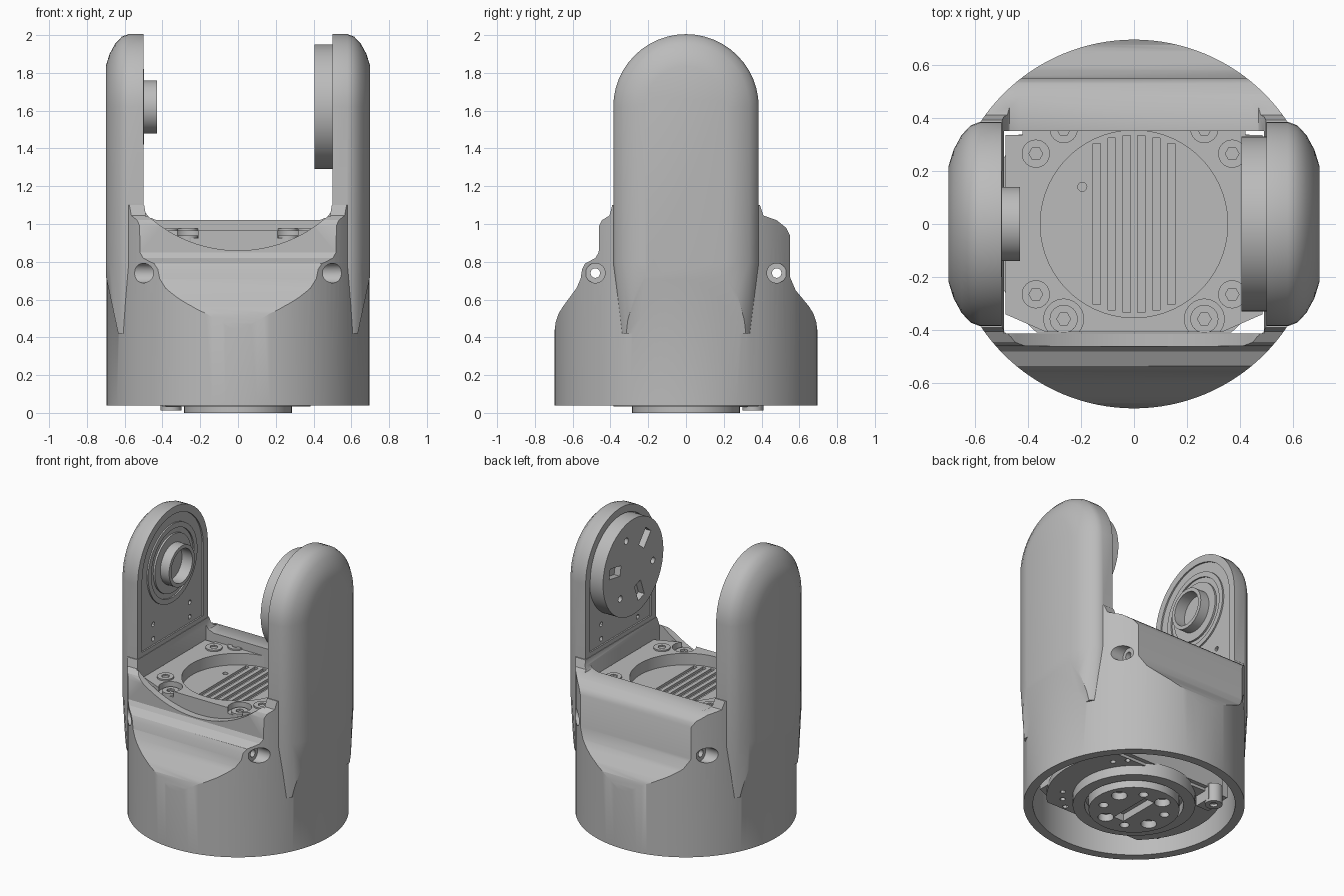
import bpy, bmesh, math
from math import sin, cos, pi, radians, sqrt
from mathutils import Vector

if "Cube" in bpy.data.objects:
    bpy.data.objects.remove(bpy.data.objects["Cube"])

grey = bpy.data.materials.new("neutral grey")
grey.use_nodes = True
grey.diffuse_color = (0.5, 0.5, 0.5, 1)
grey.node_tree.nodes["Principled BSDF"].inputs["Base Color"].default_value = (0.5, 0.5, 0.5, 1)


def make(name, bm):
    bmesh.ops.recalc_face_normals(bm, faces=bm.faces)
    me = bpy.data.meshes.new(name)
    bm.to_mesh(me)
    bm.free()
    me.materials.append(grey)
    ob = bpy.data.objects.new(name, me)
    bpy.context.collection.objects.link(ob)
    return ob


def loft(name, rings):
    """Closed solid through rings of equal length."""
    bm = bmesh.new()
    rows = [[bm.verts.new(p) for p in ring] for ring in rings]
    n = len(rows[0])
    for a, b in zip(rows, rows[1:]):
        for i in range(n):
            j = (i + 1) % n
            bm.faces.new((a[i], a[j], b[j], b[i]))
    bm.faces.new(rows[0])
    bm.faces.new(rows[-1])
    return make(name, bm)


def place(axis, u, v, w):
    return {"x": (w, u, v), "y": (u, w, v), "z": (u, v, w)}[axis]


def prism(name, axis, pts, lo, hi):
    return loft(name, [[place(axis, u, v, w) for u, v in pts] for w in (lo, hi)])


def cyl(name, axis, c, r, lo, hi, n=48):
    return prism(name, axis, [(c[0] + r * cos(2 * pi * i / n), c[1] + r * sin(2 * pi * i / n))
                              for i in range(n)], lo, hi)


def box(name, lo, hi):
    return prism(name, "z", [(lo[0], lo[1]), (hi[0], lo[1]), (hi[0], hi[1]), (lo[0], hi[1])], lo[2], hi[2])


def boolean(ob, op, *others):
    for other in others:
        m = ob.modifiers.new(op.lower(), "BOOLEAN")
        m.operation, m.solver, m.object = op, "EXACT", other
        bpy.context.view_layer.objects.active = ob
        bpy.ops.object.modifier_apply(modifier=m.name)
        bpy.data.objects.remove(other)


def cut(ob, *others):
    boolean(ob, "DIFFERENCE", *others)


def arch(r, bottom, n=24):
    """Upright outline with a round top, centred on the joint axis."""
    return [(-r, bottom)] + [(-r * cos(pi * i / n), AXIS + r * sin(pi * i / n)) for i in range(n + 1)] + [(r, bottom)]


AXIS = 1.62

# Housing: round body trimmed by its side and front silhouettes
shell = cyl("housing", "z", (0, 0), 0.695, 0.04, 1.1, 128)
front = [(-.695, .44), (-.69, .48), (-.675, .525), (-.65, .565), (-.58, .66), (-.558, .71), (-.55, .76),
         (-.535, .79), (-.48, .82), (-.462, .85), (-.46, .99), (-.445, 1.02), (-.405, 1.045), (-.385, 1.12)]
back = [(.385, 1.12), (.41, 1.045), (.48, 1.02), (.53, .98), (.55, .94), (.55, .72), (.58, .65),
        (.65, .565), (.675, .525), (.69, .48), (.695, .44)]
side = [(-.8, 0), (-.8, .44)] + front + back + [(.8, .44), (.8, 0)]
half = [(.43, 1.02), (.47, 1.035), (.49, 1.06), (.5, 1.12), (.8, 1.12), (.8, 0)]
across = half + [(-x, z) for x, z in reversed(half)]
boolean(shell, "INTERSECT", prism("side_trim", "x", side, -1, 1), prism("front_trim", "y", across, -1, 1))

# Two upright arms: rounded outer edge, tapered foot, inner panel and screw holes
layers = [(.5, .385), (.58, .385), (.615, .372), (.65, .335), (.68, .28), (.7, .215)]
for s in (-1, 1):
    arm = loft("arm", [[(s * x, y, z) for y, z in arch(r, .8) + [(r * .9, .42), (-r * .9, .42)]]
                       for x, r in layers])
    cut(arm, prism("foot_taper", "y", [(s * .705, .75), (s * .63, .4), (s * .9, .4), (s * .9, .75)], -1, 1),
        prism("panel", "x", arch(.335, 1.13), s * .4, s * .51))
    for y in (-.2, .2):
        for z in (1.17, 1.27):
            cut(arm, cyl("screw_hole", "x", (y, z), .016, s * .4, s * .54, 12))
    boolean(shell, "UNION", arm)

# Hollow interior, scooped front wall and cross-drilled screw holes
arc = [(.485 * i / 24, 1.57 - sqrt(.71 ** 2 - (.485 * i / 24) ** 2)) for i in range(-24, 25)]
cut(shell, cyl("cavity", "z", (0, 0), 0.635, 0, .48, 96),
    box("opening", (-.49, -.412, .3), (.49, .35, 1.3)),
    prism("scoop", "y", arc + [(.485, 1.3), (-.485, 1.3)], -.8, -.3))
for y in (-.48, .48):
    cut(shell, cyl("bolt_hole", "x", (y, .74), .025, -1, 1, 24))
    for s in (-1, 1):
        cut(shell, cyl("counterbore", "x", (y, .74), .052, s * .45, s * .9, 32))

# Hollow bearing boss on the right arm
boss = cyl("bearing_boss", "x", (0, AXIS), .14, -.52, -.43)
boolean(boss, "UNION", cyl("collar", "x", (0, AXIS), .2, -.52, -.497))
cut(boss, cyl("bore", "x", (0, AXIS), .115, -.51, -.4))
seat = cyl("bearing_seat", "x", (0, AXIS), .27, -.52, -.5)
cut(seat, cyl("groove", "x", (0, AXIS), .235, -.515, -.4))

# Joint disc on the left arm, with slots and screw holes
disc = cyl("joint_disc", "x", (0, AXIS), .33, .405, .53, 96)
for k in range(3):
    a = radians(50 + 120 * k)
    d, t = Vector((-cos(a), sin(a))), Vector((sin(a), cos(a)))
    m = Vector((0, AXIS)) + d * .2
    slot = [m + d * i * .06 + t * j * .035 for i, j in ((-1, -1), (1, -1), (1, 1), (-1, 1))]
    cut(disc, prism("slot", "x", slot, .38, .45))
    b = a + radians(60)
    cut(disc, cyl("hole", "x", (-.22 * cos(b), AXIS + .22 * sin(b)), .022, .38, .45, 16))

# Drive block inside the housing with a round, ribbed recess on top
outline = [(.33, -.408), (.485, -.34), (.485, .335), (.42, .335), (.42, .365)]
core = prism("drive_block", "z", outline + [(-x, y) for x, y in reversed(outline)], .12, .965)
cut(core, cyl("recess", "z", (0, 0), .353, .885, 1.1, 96))
for k in range(6):
    x = -.14 + k * .056
    y = sqrt(.335 ** 2 - x * x)
    cut(core, box("groove", (x - .014, -y, .868), (x + .014, y, 1)))
cut(core, cyl("pin_hole", "z", (-.195, .14), .017, .86, 1, 16))

# Socket screws around the recess
for x in (-1, 1):
    for px, py, top in ((.37, .265, .975), (.37, -.265, .975), (.265, -.358, .94), (.265, .358, .975)):
        if top < .95:
            cut(core, cyl("step", "z", (x * px, py), .075, .925, 1.1, 32))
        screw = cyl("socket_screw", "z", (x * px, py), .053, .9, top, 32)
        cut(screw, cyl("socket", "z", (x * px, py), .026, top - .03, 1.1, 6))

# Underside: flange, ring, output hub and locating pin
flange = cyl("base_flange", "z", (0, 0), .55, .1, .14, 64)
cut(flange, box("flat_back", (-1, .337, 0), (1, 1, .3)), box("flat_front", (-1, -1, 0), (1, -.409, .3)))
for k in range(4):
    for step in (-12, 0, 12):
        a = radians(45 + 90 * k + step)
        cut(flange, cyl("hole", "z", (.45 * cos(a), .45 * sin(a)), .018, .05, .125, 12))
ring = cyl("base_ring", "z", (0, 0), .385, .035, .13, 96)
cut(ring, cyl("ring_bore", "z", (0, 0), .31, 0, .1, 96))
hub = cyl("output_hub", "z", (0, 0), .285, 0, .13, 96)
cut(hub, box("key_slot", (-.04, -.15, -.1), (.04, .15, .05)))
for k in range(8):
    a = k * pi / 4 + pi / 8
    cut(hub, cyl("hole", "z", (.2 * cos(a), .2 * sin(a)), (.05, .03)[k % 2], -.1, .05, 20))
pin = cyl("locating_pin", "z", (-.355, .355), .055, .012, .14, 32)
cut(pin, cyl("pin_bore", "z", (-.355, .355), .025, -.1, .05, 16))
box("pin_bracket", (-.4, .25, .03), (-.3, .37, .14))

# Smooth rounded faces, keep hard edges
for ob in bpy.context.scene.objects:
    if ob.type == "MESH":
        bpy.ops.object.select_all(action="DESELECT")
        ob.select_set(True)
        bpy.context.view_layer.objects.active = ob
        bpy.ops.object.shade_smooth_by_angle(angle=radians(30))
